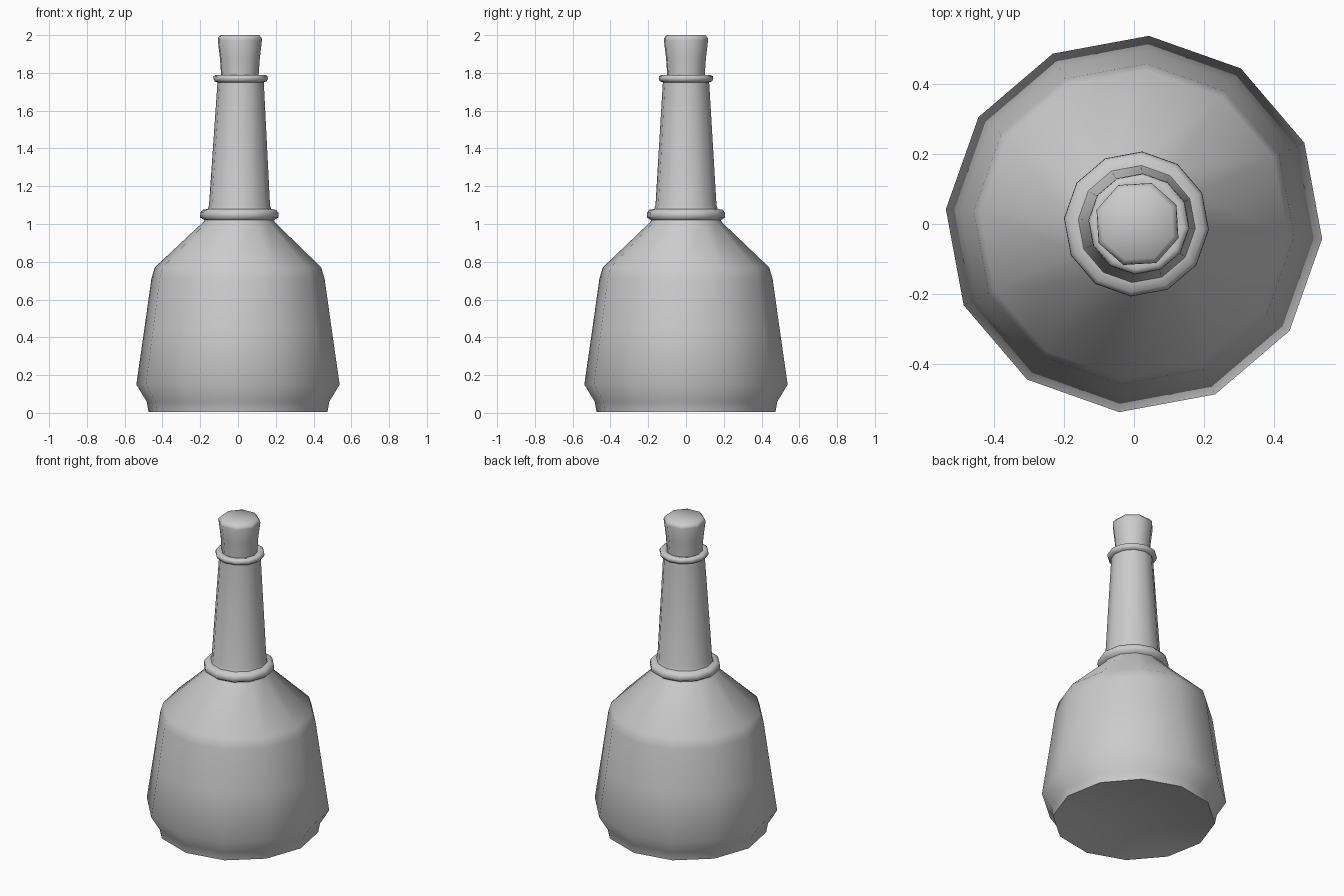
import bpy, bmesh, math

if "Cube" in bpy.data.objects:
    bpy.data.objects.remove(bpy.data.objects["Cube"])

grey = bpy.data.materials.new("plain grey")
grey.diffuse_color = (0.6, 0.6, 0.6, 1)
grey.use_nodes = True
grey.node_tree.nodes["Principled BSDF"].inputs["Base Color"].default_value = grey.diffuse_color


def lathe(name, profile, sides, turn, angle):
    """Revolve (radius, height, x shift) points; radius 0 closes with a point."""
    bm = bmesh.new()
    rings = []
    for r, z, dx in profile:
        if r == 0:
            rings.append([bm.verts.new((dx, 0, z))] * sides)
            continue
        ring = []
        for i in range(sides):
            a = math.radians(turn) + math.tau * i / sides
            ring.append(bm.verts.new((dx + r * math.cos(a), r * math.sin(a), z)))
        rings.append(ring)
    for lo, hi in zip(rings, rings[1:]):
        for i in range(sides):
            j = (i + 1) % sides
            quad = [lo[i], lo[j], hi[j], hi[i]]
            bm.faces.new(list(dict.fromkeys(quad)))
    bmesh.ops.recalc_face_normals(bm, faces=bm.faces)
    mesh = bpy.data.meshes.new(name)
    bm.to_mesh(mesh)
    bm.free()
    mesh.materials.append(grey)
    ob = bpy.data.objects.new(name, mesh)
    bpy.context.collection.objects.link(ob)
    bpy.context.view_layer.objects.active = ob
    ob.select_set(True)
    bpy.ops.object.shade_smooth_by_angle(angle=math.radians(angle))
    ob.select_set(False)
    return ob


# bottle: hollowed base, flared body, sloping shoulder, collar, neck and lip
lathe("bottle", [
    (0, 0.07, 0), (0.25, 0.05, 0), (0.43, 0.015, 0), (0.475, 0.005, 0),
    (0.485, 0.06, 0), (0.54, 0.15, 0), (0.498, 0.44, 0), (0.46, 0.71, 0),
    (0.442, 0.77, 0), (0.19, 1.01, 0.005),
    (0.185, 1.02, 0.007), (0.208, 1.035, 0.007), (0.207, 1.06, 0.007),
    (0.195, 1.075, 0.007), (0.168, 1.08, 0.008), (0.162, 1.10, 0.008),
    (0.123, 1.75, 0.014), (0.138, 1.755, 0.014), (0.145, 1.768, 0.014),
    (0.143, 1.783, 0.014), (0.128, 1.79, 0.014), (0.105, 1.785, 0.012),
    (0.1, 1.74, 0.012), (0, 1.74, 0.012),
], 12, -4.5, 60)

# stopper: tapered cork with a chamfered top
lathe("stopper", [
    (0, 1.74, 0.01), (0.102, 1.74, 0.01), (0.105, 1.79, 0.01),
    (0.112, 1.88, 0.01), (0.124, 1.975, 0.01), (0.122, 1.985, 0.01),
    (0.108, 2.0, 0.01), (0, 2.0, 0.01),
], 8, 26, 75)
